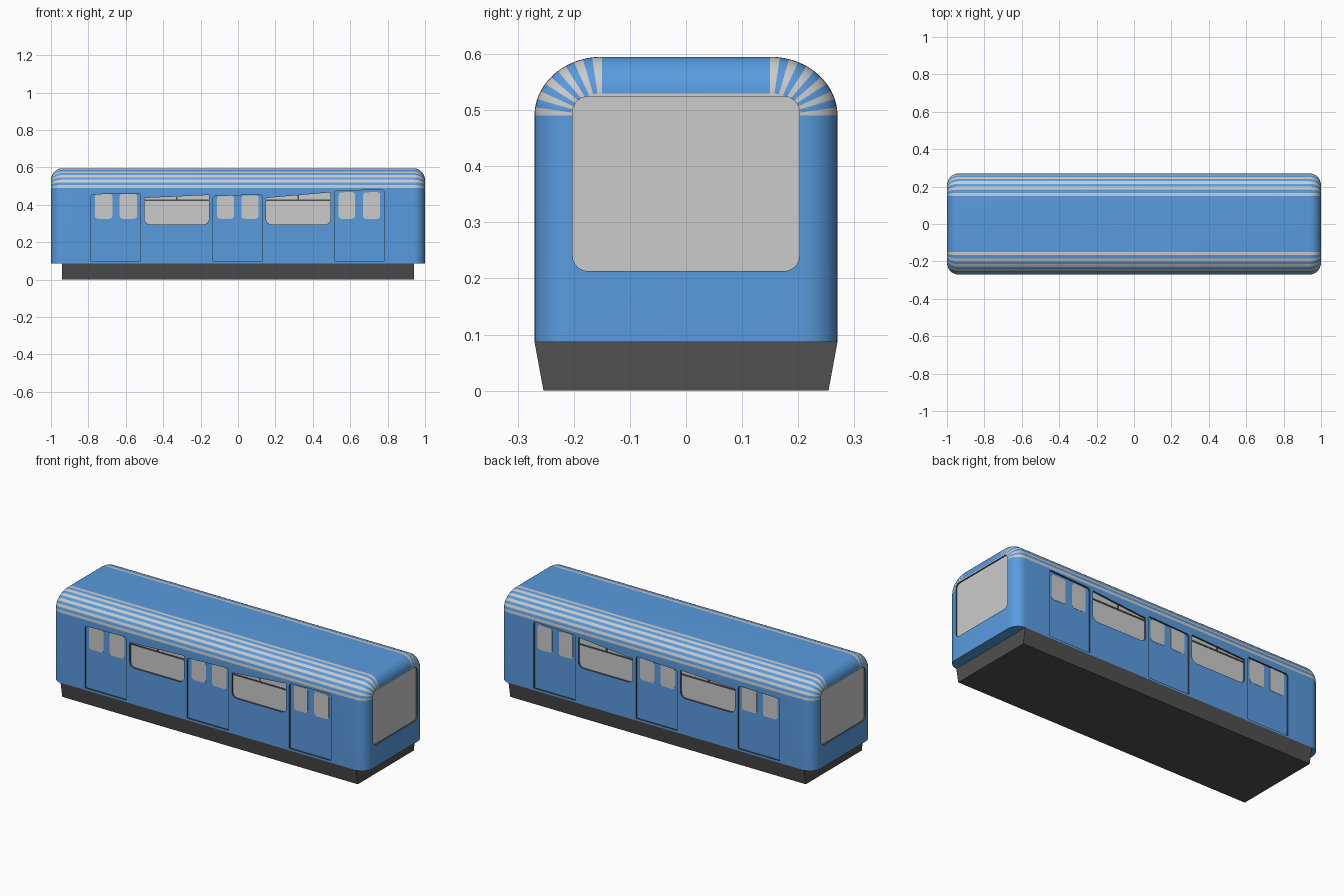
import bpy, bmesh, math
from mathutils import Vector
from mathutils.geometry import interpolate_bezier

if "Cube" in bpy.data.objects:
    bpy.data.objects.remove(bpy.data.objects["Cube"])


def material(name, rgb):
    m = bpy.data.materials.new(name)
    m.diffuse_color = (*rgb, 1)
    m.use_nodes = True
    m.node_tree.nodes["Principled BSDF"].inputs["Base Color"].default_value = m.diffuse_color
    return m


BLUE = material("blue_paint", (0.1, 0.33, 0.74))
GREY = material("light_grey", (0.8, 0.8, 0.8))
DARK = material("dark_grey", (0.08, 0.08, 0.08))


def make(name, bm, mats=()):
    bmesh.ops.recalc_face_normals(bm, faces=bm.faces)
    me = bpy.data.meshes.new(name)
    bm.to_mesh(me)
    bm.free()
    ob = bpy.data.objects.new(name, me)
    bpy.context.collection.objects.link(ob)
    for m in mats:
        me.materials.append(m)
    return ob


def rounded(corners):
    """Outline from (u, v, radius) corners."""
    out = []
    n = len(corners)
    for i, (u, v, r) in enumerate(corners):
        p = Vector((u, v))
        a = (Vector(corners[i - 1][:2]) - p).normalized() * r
        b = (Vector(corners[(i + 1) % n][:2]) - p).normalized() * r
        if r == 0:
            out.append(p)
        else:
            pts = interpolate_bezier(p + a, p + a * 0.45, p + b * 0.45, p + b, 7)
            out += [q.to_2d() for q in pts]
    return out


def panel_shape(u0, u1, v0, tl, tr, rb, rt):
    return rounded([(u0, v0, rb), (u1, v0, rb), (u1, tr, rt), (u0, tl, rt)])


def prism(bm, pts, a, b, axis):
    """Extrude an outline from a to b along x or y."""
    def place(p, d):
        return (d, p[0], p[1]) if axis == "x" else (p[0], d, p[1])
    lo = [bm.verts.new(place(p, a)) for p in pts]
    hi = [bm.verts.new(place(p, b)) for p in pts]
    bm.faces.new(lo)
    bm.faces.new(hi[::-1])
    for i in range(len(pts)):
        j = (i + 1) % len(pts)
        bm.faces.new((lo[i], lo[j], hi[j], hi[i]))


def pair(name, pts, a, b, axis, mats=()):
    """Prism on one side, mirrored to the other."""
    bm = bmesh.new()
    prism(bm, pts, a, b, axis)
    ob = make(name, bm, mats)
    mod = ob.modifiers.new("mirror", "MIRROR")
    mod.use_axis = (axis == "x", axis == "y", False)
    return ob


# Body shell: roof section lofted along x, shrinking into rounded ends
BASE, SHOULDER, ARC = 0.087, 0.49, 22


def section(inset):
    half = [(0.27 - inset, BASE)]
    for k in range(ARC + 1):
        t = math.pi / 2 * k / ARC
        half.append((0.15 + (0.12 - inset) * math.cos(t),
                     SHOULDER + (0.105 - inset) * math.sin(t)))
    return half + [(-y, z) for y, z in reversed(half)]


steps = [math.pi / 2 * i / 10 for i in range(11)]
stations = [(0.94 + 0.06 * math.sin(t), 0.065 * (1 - math.cos(t))) for t in steps]
stations = [(-x, d) for x, d in reversed(stations)] + stations
bm = bmesh.new()
rings = [[bm.verts.new((x, y, z)) for y, z in section(d)] for x, d in stations]
n = len(rings[0])
for r0, r1 in zip(rings, rings[1:]):
    for k in range(n):
        f = bm.faces.new((r0[k], r0[(k + 1) % n], r1[(k + 1) % n], r1[k]))
        m = min(k, n - 2 - k)
        # Alternating roof stripes
        f.material_index = 1 if 1 <= m <= ARC and ((m - 1) // 2) % 2 == 0 else 0
for r in (rings[0], rings[-1]):
    bm.faces.new((r[0], r[1], r[-2], r[-1]))
    bm.faces.new(r[1:-1]).material_index = 1
body = make("body_shell", bm, (BLUE, GREY, DARK))

# Outlines: doors, their glass, side windows, end windows
doors = [  # left, right, top left, top right, glass spans, glass top
    (-0.785, -0.52, 0.455, 0.46, ((-0.765, -0.672), (-0.633, -0.54)), 0.457),
    (-0.135, 0.13, 0.445, 0.455, ((-0.112, -0.022), (0.018, 0.11)), 0.449),
    (0.515, 0.78, 0.472, 0.482, ((0.538, 0.626), (0.668, 0.76)), 0.466),
]
windows = [(-0.5, -0.155, 0.436, 0.452), (0.15, 0.495, 0.436, 0.466)]
door_shapes = [panel_shape(a, b, 0.098, tl, tr, 0.004, 0.014) for a, b, tl, tr, _, _ in doors]
window_shapes = [panel_shape(a, b, 0.295, tl, tr, 0.03, 0.003) for a, b, tl, tr in windows]
end_shape = panel_shape(-0.202, 0.202, 0.213, 0.524, 0.524, 0.027, 0.027)

# Recesses cut into the shell, with dark edges
bm = bmesh.new()
for s in (-1, 1):
    for shape in door_shapes + window_shapes:
        prism(bm, shape, s * 0.255, s * 0.3, "y")
    prism(bm, end_shape, s * 0.982, s * 1.05, "x")
cutter = make("recess_cutter", bm, (DARK,))
cutter.hide_render = True
mod = body.modifiers.new("recesses", "BOOLEAN")
mod.object = cutter
mod.operation = "DIFFERENCE"
mod.solver = "EXACT"
mod.material_mode = "TRANSFER"
bpy.ops.object.select_all(action="DESELECT")
body.select_set(True)
bpy.context.view_layer.objects.active = body
bpy.ops.object.modifier_apply(modifier=mod.name)
bpy.data.objects.remove(cutter)
bpy.ops.object.shade_smooth_by_angle(angle=math.radians(35))

# Door leaves and door glass
for i, (d, shape) in enumerate(zip(doors, door_shapes)):
    pair(f"door_{i + 1}", shape, 0.252, 0.26, "y", (BLUE,))
    for j, (a, b) in enumerate(d[4]):
        glass = panel_shape(a, b, 0.325, d[5], d[5] + 0.002, 0.016, 0.016)
        pair(f"door_glass_{i + 1}_{j + 1}", glass, 0.255, 0.2615, "y")

# Side windows with a transom bar and short mullion
for i, ((a, b, tl, tr), shape) in enumerate(zip(windows, window_shapes)):
    pair(f"side_window_{i + 1}", shape, 0.252, 0.26, "y")
    mid = (a + b) / 2
    pair(f"window_transom_{i + 1}", panel_shape(a, b, 0.421, 0.429, 0.429, 0, 0),
         0.255, 0.263, "y", (DARK,))
    pair(f"window_mullion_{i + 1}",
         panel_shape(mid - 0.004, mid + 0.004, 0.429, (tl + tr) / 2, (tl + tr) / 2, 0, 0),
         0.255, 0.263, "y", (DARK,))

# End windows
pair("end_window", end_shape, 0.978, 0.992, "x")

# Underframe skirt, narrowing towards the ground
bm = bmesh.new()
prism(bm, [Vector(p) for p in ((-0.254, 0), (0.254, 0), (0.27, BASE), (-0.27, BASE))],
      -0.94, 0.94, "x")
make("underframe_skirt", bm, (DARK,))
